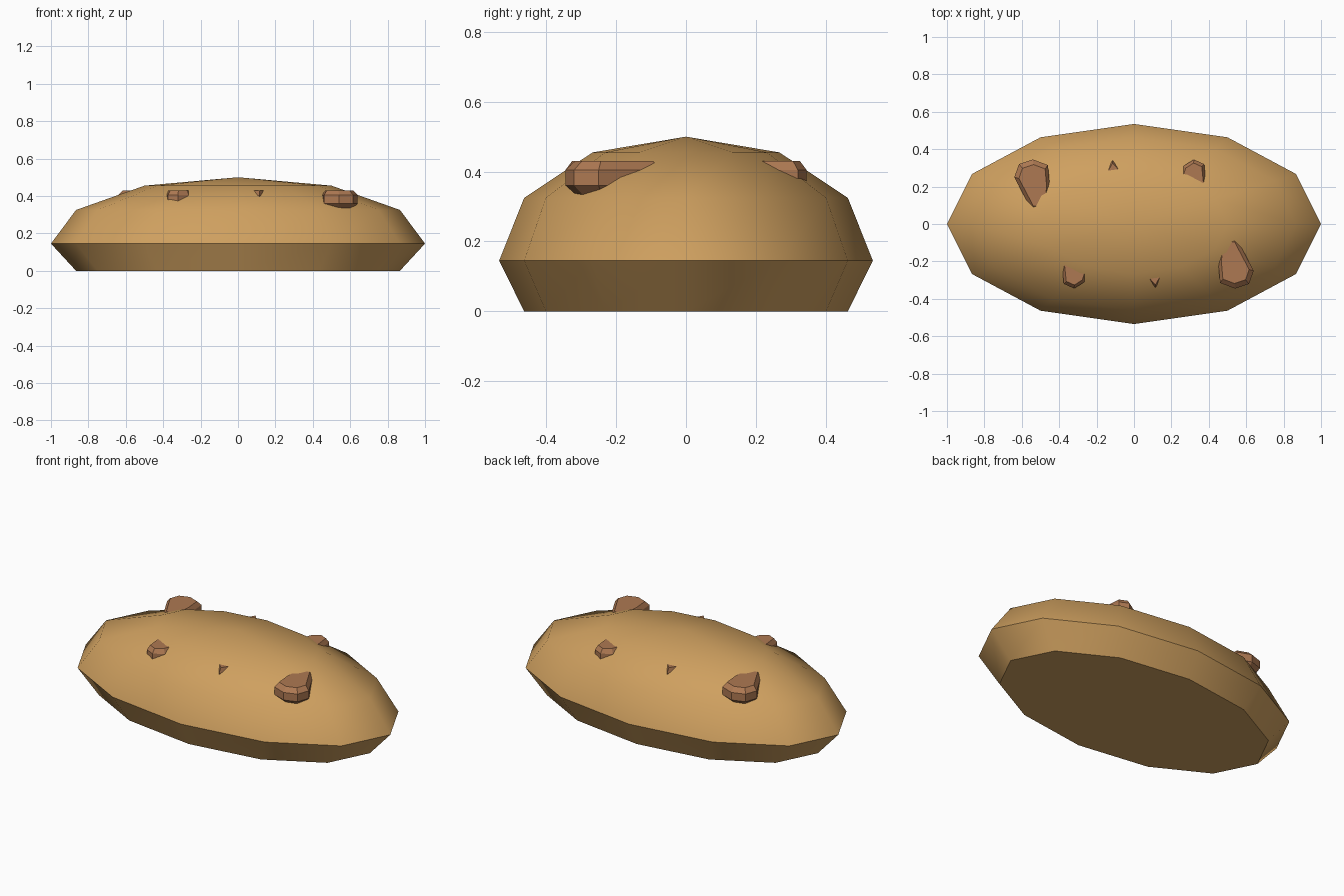
import bpy, bmesh, math

if "Cube" in bpy.data.objects:
    bpy.data.objects.remove(bpy.data.objects["Cube"], do_unlink=True)


def material(name, rgb):
    mat = bpy.data.materials.new(name)
    mat.use_nodes = True
    mat.diffuse_color = (*rgb, 1)
    mat.node_tree.nodes["Principled BSDF"].inputs["Base Color"].default_value = (*rgb, 1)
    return mat


crust = material("golden crust", (0.62, 0.35, 0.115))
brown = material("brown chip", (0.42, 0.19, 0.085))


def stacked(name, rings, mat, apex=None):
    """Skin a closed stack of equal-sized point rings, with an optional apex."""
    bm = bmesh.new()
    loops = [[bm.verts.new(p) for p in ring] for ring in rings]
    count = len(loops[0])
    bm.faces.new(loops[0][::-1])
    for low, high in zip(loops, loops[1:]):
        for i in range(count):
            j = (i + 1) % count
            bm.faces.new((low[i], low[j], high[j], high[i]))
    if apex:
        tip = bm.verts.new(apex)
        for i in range(count):
            bm.faces.new((loops[-1][i], loops[-1][(i + 1) % count], tip))
    else:
        bm.faces.new(loops[-1])
    bmesh.ops.recalc_face_normals(bm, faces=bm.faces)
    mesh = bpy.data.meshes.new(name)
    bm.to_mesh(mesh)
    bm.free()
    mesh.materials.append(mat)
    obj = bpy.data.objects.new(name, mesh)
    bpy.context.collection.objects.link(obj)
    return obj


# Loaf: a squashed twelve-sided dome on a tapered base
SIDES = 12
profile = [(0.866, 0), (1, 0.145), (0.866, 0.325), (0.5, 0.455)]
rings = []
for radius, z in profile:
    angles = [math.tau * i / SIDES for i in range(SIDES)]
    rings.append([(radius * math.cos(a), 0.535 * radius * math.sin(a), z) for a in angles])
loaf = stacked("loaf", rings, crust, apex=(0, 0, 0.5))
bpy.context.view_layer.objects.active = loaf
loaf.select_set(True)
bpy.ops.object.shade_smooth_by_angle(angle=math.radians(45))
loaf.select_set(False)

# Chips: chamfered lumps half sunk in the dome, each with a half-turn twin
outlines = {
    "large_chip": [(0.45, -0.2), (0.46, -0.315), (0.54, -0.345), (0.615, -0.32),
                   (0.64, -0.25), (0.54, -0.06), (0.46, -0.06)],
    "medium_chip": [(-0.39, -0.18), (-0.375, -0.32), (-0.32, -0.345), (-0.265, -0.31),
                    (-0.245, -0.25), (-0.3, -0.15)],
    "small_chip": [(0.06, -0.28), (0.115, -0.34), (0.155, -0.27), (0.12, -0.2)],
}
layers = [(0.33, 0.72), (0.36, 1), (0.405, 1), (0.43, 0.78)]
for name, outline in outlines.items():
    cx = sum(p[0] for p in outline) / len(outline)
    cy = sum(p[1] for p in outline) / len(outline)
    for side, turn in (("front", 1), ("back", -1)):
        stack = [[(turn * (cx + (x - cx) * s), turn * (cy + (y - cy) * s), z)
                  for x, y in outline] for z, s in layers]
        stacked(side + "_" + name, stack, brown)
